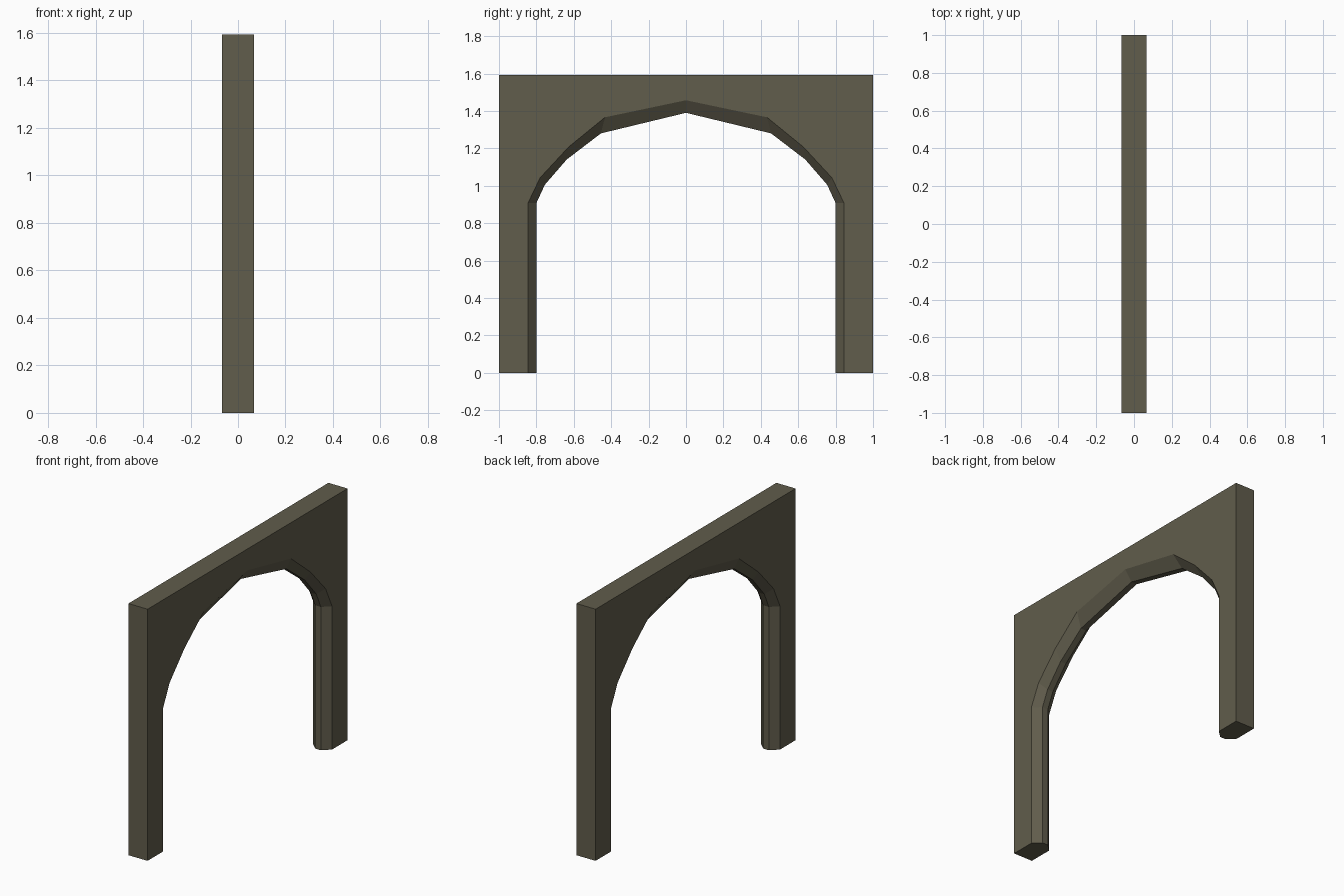
import bpy, bmesh

if "Cube" in bpy.data.objects:
    bpy.data.objects.remove(bpy.data.objects["Cube"])

T = 0.067      # half wall thickness
F = 0.02       # half width of the flat inner band of the opening
H = 1.593      # wall height

# Half profiles of the opening (y, z), from foot to apex
narrow = [(0.80, 0), (0.80, 0.907), (0.755, 1.005), (0.638, 1.14), (0.455, 1.28), (0, 1.39)]
wide = [(0.845, 0), (0.845, 0.907), (0.78, 1.043), (0.628, 1.207), (0.433, 1.366), (0, 1.457)]


def mirrored(half):
    """Full profile from the -y foot over the apex to the +y foot."""
    return [(-y, z) for y, z in half] + half[-2::-1]


bm = bmesh.new()


def ring(x, points):
    return [bm.verts.new((x, y, z)) for y, z in points]


# Opening: chamfer, flat band, chamfer
rings = [ring(-T, mirrored(wide)), ring(-F, mirrored(narrow)),
         ring(F, mirrored(narrow)), ring(T, mirrored(wide))]
for a, b in zip(rings, rings[1:]):
    for i in range(len(a) - 1):
        bm.faces.new((a[i], a[i + 1], b[i + 1], b[i]))

# Wall outline: two big faces, ends, top
outline = [(1, 0), (1, H), (-1, H), (-1, 0)]
back, front = ring(-T, outline), ring(T, outline)
bm.faces.new(rings[0] + back)
bm.faces.new(rings[3] + front)
for i in range(3):
    bm.faces.new((back[i], back[i + 1], front[i + 1], front[i]))

# Undersides of the legs
for end, corner in ((0, 3), (-1, 0)):
    bm.faces.new([r[end] for r in rings] + [front[corner], back[corner]])

bmesh.ops.recalc_face_normals(bm, faces=bm.faces[:])
mesh = bpy.data.meshes.new("arch_wall")
bm.to_mesh(mesh)
bm.free()

stone = bpy.data.materials.new("olive_stone")
stone.diffuse_color = (0.119, 0.109, 0.072, 1)
stone.use_nodes = True
stone.node_tree.nodes["Principled BSDF"].inputs["Base Color"].default_value = stone.diffuse_color
mesh.materials.append(stone)
bpy.context.collection.objects.link(bpy.data.objects.new("arch_wall", mesh))
